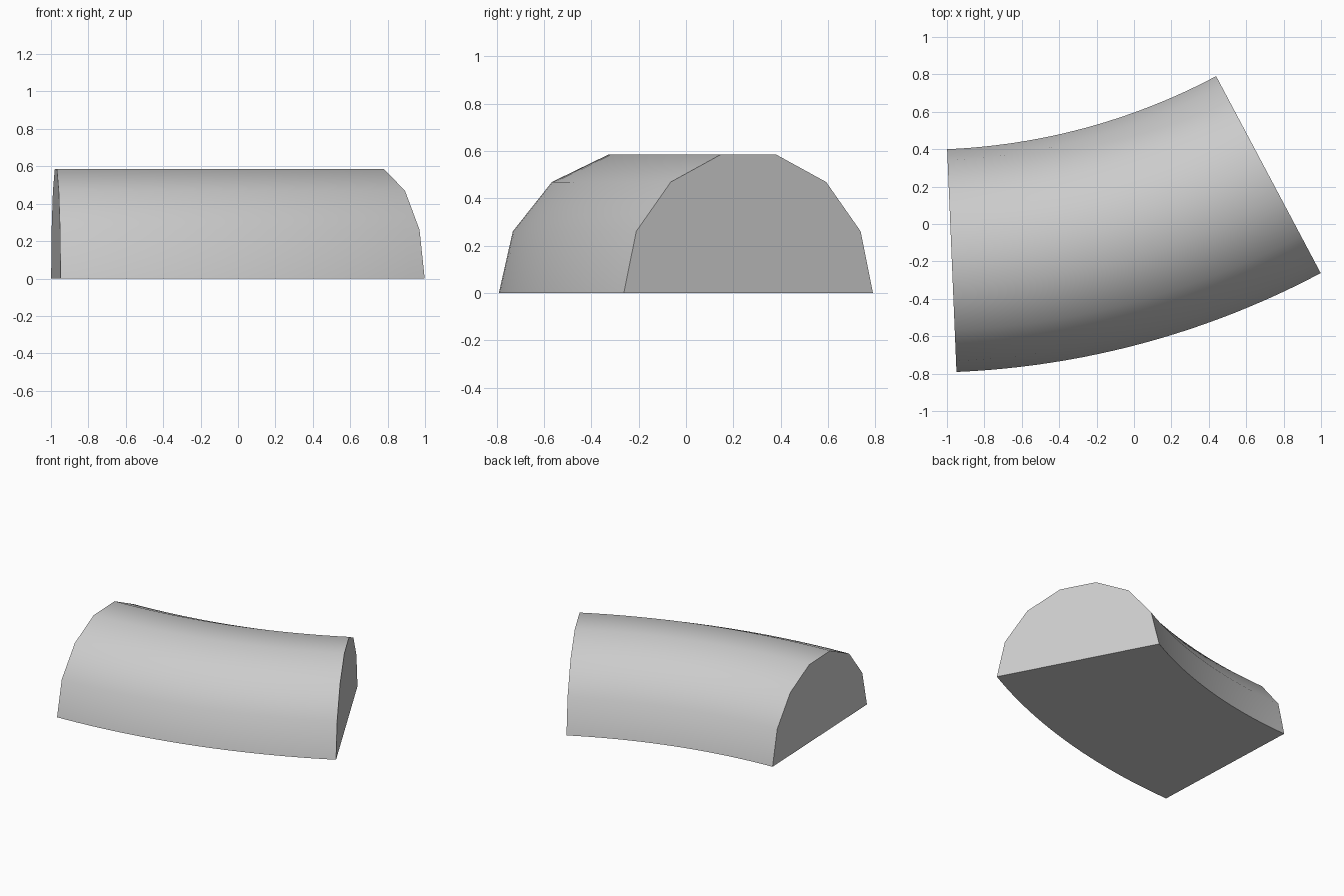
import bpy
import bmesh
from math import sin, cos, pi, radians

cube = bpy.data.objects.get("Cube")
if cube:
    bpy.data.objects.remove(cube, do_unlink=True)

# Bend: centre, middle radius and end angles of the sweep
CENTRE_X, CENTRE_Y, BEND = -1.14, 3.764, 3.963
START, END, STEPS = radians(2.4), radians(27.97), 24
# Half-round section
HALF_WIDTH, HEIGHT, SIDES = 0.596, 0.6, 7

grey = bpy.data.materials.new("light grey")
grey.use_nodes = True
colour = (0.6, 0.6, 0.6, 1)
grey.diffuse_color = colour
grey.node_tree.nodes["Principled BSDF"].inputs["Base Color"].default_value = colour


def section(bm, angle):
    """One half-round ring of vertices across the bend."""
    ring = []
    for i in range(SIDES + 1):
        a = pi * i / SIDES
        r = BEND + HALF_WIDTH * cos(a)
        ring.append(bm.verts.new((CENTRE_X + r * sin(angle),
                                  CENTRE_Y - r * cos(angle),
                                  HEIGHT * sin(a) if i < SIDES else 0)))
    return ring


# Curved half-round bar, closed at the ends and underneath
bm = bmesh.new()
rings = [section(bm, START + (END - START) * k / STEPS) for k in range(STEPS + 1)]
for a, b in zip(rings, rings[1:]):
    for i in range(SIDES + 1):
        j = (i + 1) % (SIDES + 1)
        bm.faces.new((a[i], a[j], b[j], b[i]))
bm.faces.new(rings[0])
bm.faces.new(rings[-1])
bmesh.ops.recalc_face_normals(bm, faces=bm.faces)
mesh = bpy.data.meshes.new("curved_half_round_bar")
bm.to_mesh(mesh)
bm.free()
mesh.materials.append(grey)

bar = bpy.data.objects.new("curved_half_round_bar", mesh)
bpy.context.collection.objects.link(bar)
bpy.ops.object.select_all(action='DESELECT')
bar.select_set(True)
bpy.context.view_layer.objects.active = bar
bpy.ops.object.shade_smooth_by_angle(angle=radians(35))
